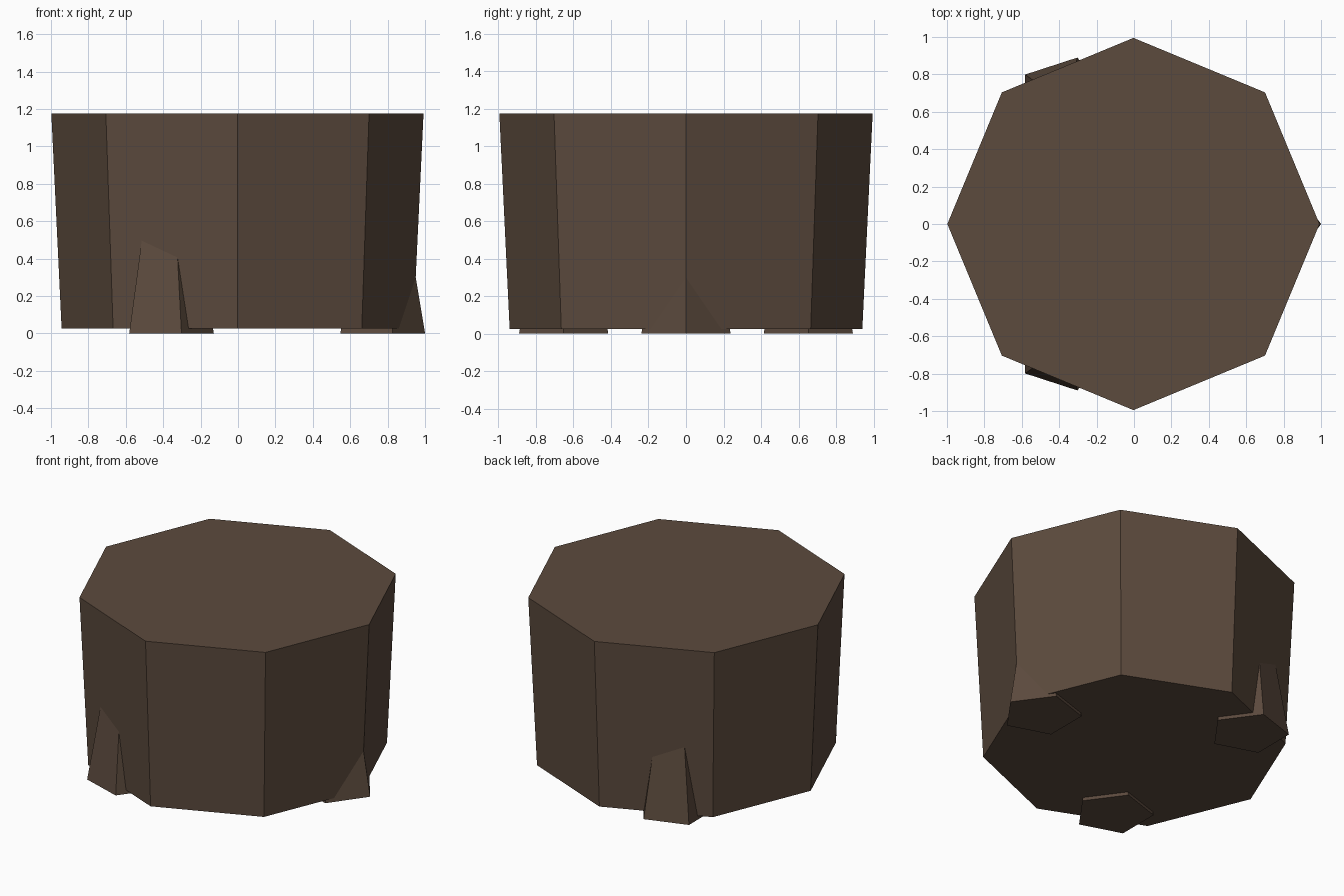
import bpy
from math import cos, sin, radians

cube = bpy.data.objects.get("Cube")
if cube:
    bpy.data.objects.remove(cube, do_unlink=True)

# Bark colour shared by all parts
bark = bpy.data.materials.new("dark_brown_bark")
bark.use_nodes = True
colour = (0.107, 0.069, 0.047, 1.0)
bark.diffuse_color = colour
bark.node_tree.nodes["Principled BSDF"].inputs["Base Color"].default_value = colour


def tapered_prism(name, sides, bottom_radius, top_radius, x, y, z_bottom, z_top):
    """Flat-shaded frustum whose first corner points along +x."""
    verts = []
    for radius, z in ((bottom_radius, z_bottom), (top_radius, z_top)):
        for i in range(sides):
            a = radians(360 * i / sides)
            verts.append((radius * cos(a), radius * sin(a), z))
    faces = [list(range(sides))[::-1], list(range(sides, 2 * sides))]
    for i in range(sides):
        j = (i + 1) % sides
        faces.append([i, j, j + sides, i + sides])
    mesh = bpy.data.meshes.new(name)
    mesh.from_pydata(verts, [], faces)
    mesh.materials.append(bark)
    obj = bpy.data.objects.new(name, mesh)
    obj.location = (x, y, 0)
    bpy.context.collection.objects.link(obj)
    return obj


# Stump body, slightly wider at the top
CENTRE_X = -0.003
tapered_prism("stump", 8, 0.94, 0.995, CENTRE_X, 0, 0.025, 1.175)

# Three tapered roots spaced evenly around the foot
for name, angle in (("left_root", 0), ("back_right_root", 120), ("front_right_root", 240)):
    a = radians(angle)
    tapered_prism(name, 5, 0.25, 0.15, CENTRE_X + 0.753 * cos(a), 0.753 * sin(a), 0, 0.6)
